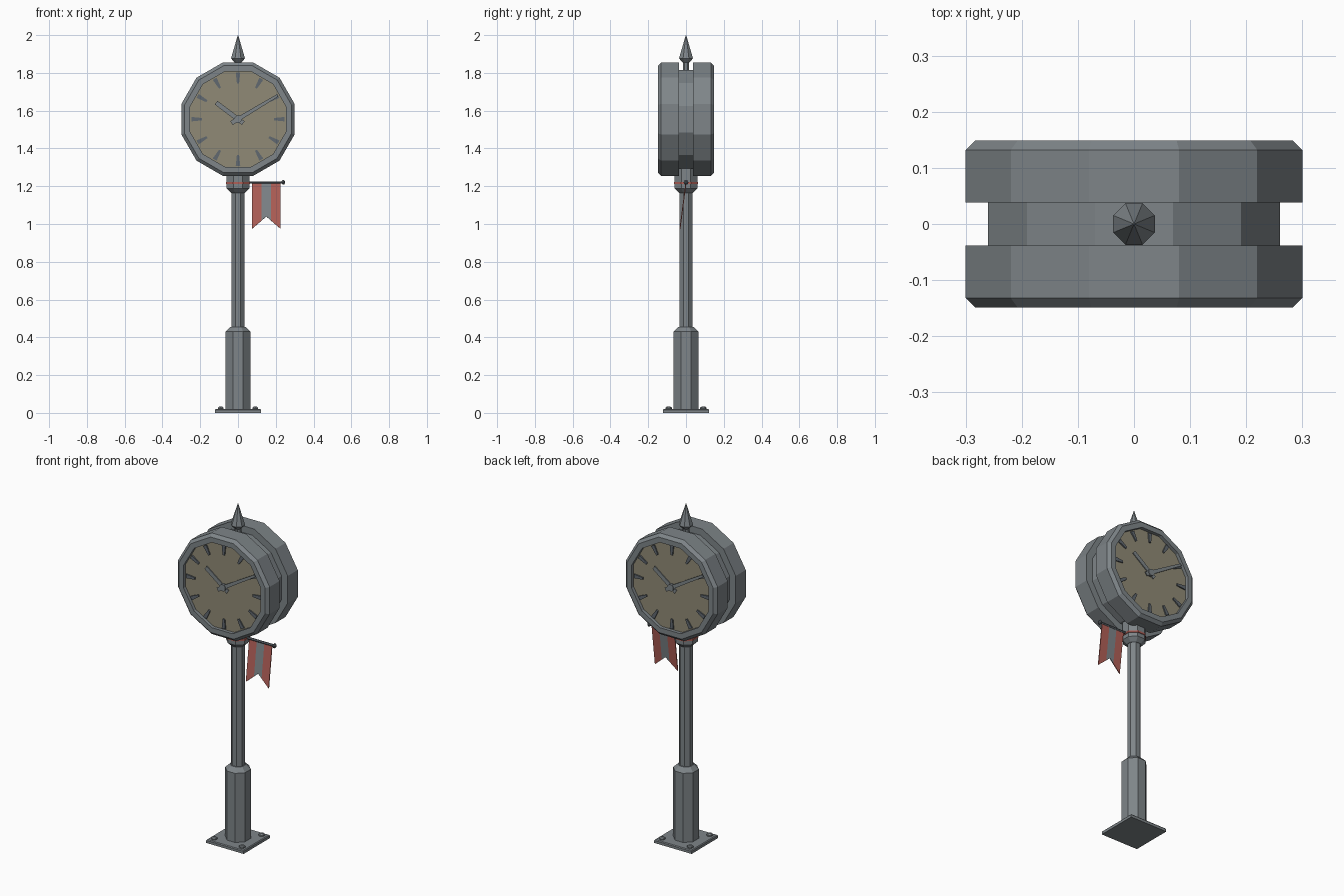
import bpy
from math import pi, sin, cos, radians
from mathutils import Matrix, Vector

if "Cube" in bpy.data.objects:
    bpy.data.objects.remove(bpy.data.objects["Cube"])


def material(name, r, g, b):
    m = bpy.data.materials.new(name)
    m.use_nodes = True
    m.diffuse_color = (r, g, b, 1)
    node = next(n for n in m.node_tree.nodes if n.type == "BSDF_PRINCIPLED")
    node.inputs["Base Color"].default_value = (r, g, b, 1)
    node.inputs["Roughness"].default_value = 0.8
    return m


GREY = material("painted metal", 0.21, 0.235, 0.25)
DARK = material("dark metal", 0.12, 0.14, 0.16)
DIAL = material("dial tan", 0.28, 0.255, 0.18)
RED = material("banner red", 0.44, 0.115, 0.095)


def make(name, verts, faces, mats, matrix=Matrix()):
    mesh = bpy.data.meshes.new(name)
    mesh.from_pydata([matrix @ Vector(v) for v in verts], [], faces)
    for m in mats:
        mesh.materials.append(m)
    ob = bpy.data.objects.new(name, mesh)
    bpy.context.collection.objects.link(ob)
    return ob


def lathe(name, profile, n, mats, matrix=Matrix()):
    """Turn (flat-to-centre distance, height) points into an n-sided solid."""
    verts, faces = [], []
    for r, z in profile:
        for i in range(n):
            a = 2 * pi * (i + 0.5) / n
            verts.append((r / cos(pi / n) * cos(a), r / cos(pi / n) * sin(a), z))
    for k in range(len(profile) - 1):
        for i in range(n):
            j = (i + 1) % n
            faces.append((k * n + i, k * n + j, k * n + n + j, k * n + n + i))
    faces.append(tuple(reversed(range(n))))
    faces.append(tuple(range(len(verts) - n, len(verts))))
    return make(name, verts, faces, mats, matrix)


def bar(name, r0, r1, w0, w1, z0, z1, angle, mat, matrix):
    """Tapered flat bar lying radially at a clockwise angle from twelve."""
    outline = [(-w0, r0), (w0, r0), (w1, r1), (-w1, r1)]
    verts = [(x, y, z) for z in (z0, z1) for x, y in outline]
    faces = [(3, 2, 1, 0), (4, 5, 6, 7)]
    faces += [(i, (i + 1) % 4, (i + 1) % 4 + 4, i + 4) for i in range(4)]
    return make(name, verts, faces, [mat], matrix @ Matrix.Rotation(-angle, 4, "Z"))


# Square foot plate and its bolts
lathe("foot_plate", [(0.123, 0), (0.123, 0.015), (0.119, 0.02)], 4, [GREY])
for sx in (-1, 1):
    for sy in (-1, 1):
        lathe("foot_bolt", [(0.015, 0.019), (0.015, 0.027), (0.008, 0.034)], 6,
              [GREY], Matrix.Translation((sx * 0.092, sy * 0.092, 0)))

# Post with thick lower sleeve, and the collar under the clock
lathe("post_sleeve", [(0.065, 0.02), (0.065, 0.43), (0.04, 0.455)], 8, [GREY])
lathe("post", [(0.035, 0.45), (0.035, 1.18)], 8, [GREY])
lathe("post_collar", [(0.037, 1.165), (0.06, 1.188), (0.06, 1.3)], 8, [GREY])
lathe("collar_band", [(0.058, 1.21), (0.063, 1.212), (0.063, 1.222), (0.058, 1.224)], 8, [RED])

# Finial
lathe("finial_stem", [(0.017, 1.81), (0.017, 1.865)], 8, [GREY])
lathe("finial_spike", [(0.018, 1.855), (0.037, 1.877), (0.001, 2.0)], 8, [GREY])

# Clock: narrow waist with one dial housing on each side
centre = Matrix.Translation((0, 0, 1.555))
upright = Matrix.Rotation(pi / 2, 4, "X")
lathe("clock_waist", [(0.26, -0.04), (0.26, 0.04)], 12, [GREY], centre @ upright)

housing = [(0.3, 0.038), (0.3, 0.132), (0.283, 0.149), (0.253, 0.149), (0.253, 0.129)]
for side, turn in (("front", 0), ("back", pi)):
    frame = centre @ Matrix.Rotation(turn, 4, "Z") @ upright
    drum = lathe(side + "_housing", housing, 12, [GREY, DIAL], frame)
    drum.data.polygons[-1].material_index = 1
    for hour in range(12):
        bar(side + "_hour_mark", 0.19, 0.247, 0.006, 0.012, 0.128, 0.136,
            hour * pi / 6, DARK, frame)
    bar(side + "_hour_hand", -0.035, 0.145, 0.012, 0.012, 0.134, 0.139,
        radians(-53), GREY, frame)
    bar(side + "_minute_hand", -0.04, 0.245, 0.012, 0.007, 0.139, 0.144,
        radians(59), GREY, frame)
    lathe(side + "_hand_hub", [(0.019, 0.128), (0.019, 0.147)], 8, [GREY], frame)

# Banner rod with end knob
along_x = Matrix.Translation((0, 0, 1.22)) @ Matrix.Rotation(pi / 2, 4, "Y")
lathe("banner_rod", [(0.006, 0.04), (0.006, 0.235)], 6, [DARK], along_x)
lathe("banner_knob", [(0.005, 0.23), (0.012, 0.237), (0.012, 0.243), (0.004, 0.25)],
      6, [DARK], along_x)

# Swallow-tailed banner, leaning forward toward its lower edge
columns = [(0.075, 0.975), (0.125, 1.018), (0.15, 1.04), (0.175, 1.018), (0.225, 0.975)]
verts = []
for x, bottom in columns:
    for t in (0, 0.5, 1):
        z = 1.22 + (bottom - 1.22) * t
        verts.append((x, -0.13 * (1.22 - z), z))
faces = [(3 * c + r, 3 * c + r + 1, 3 * c + r + 4, 3 * c + r + 3)
         for c in range(4) for r in range(2)]
banner = make("banner", verts, faces, [RED, GREY])
for p in banner.data.polygons:
    p.material_index = 1 if 0.125 < p.center.x < 0.175 else 0
thick = banner.modifiers.new("thickness", "SOLIDIFY")
thick.thickness = 0.005
thick.offset = 0
